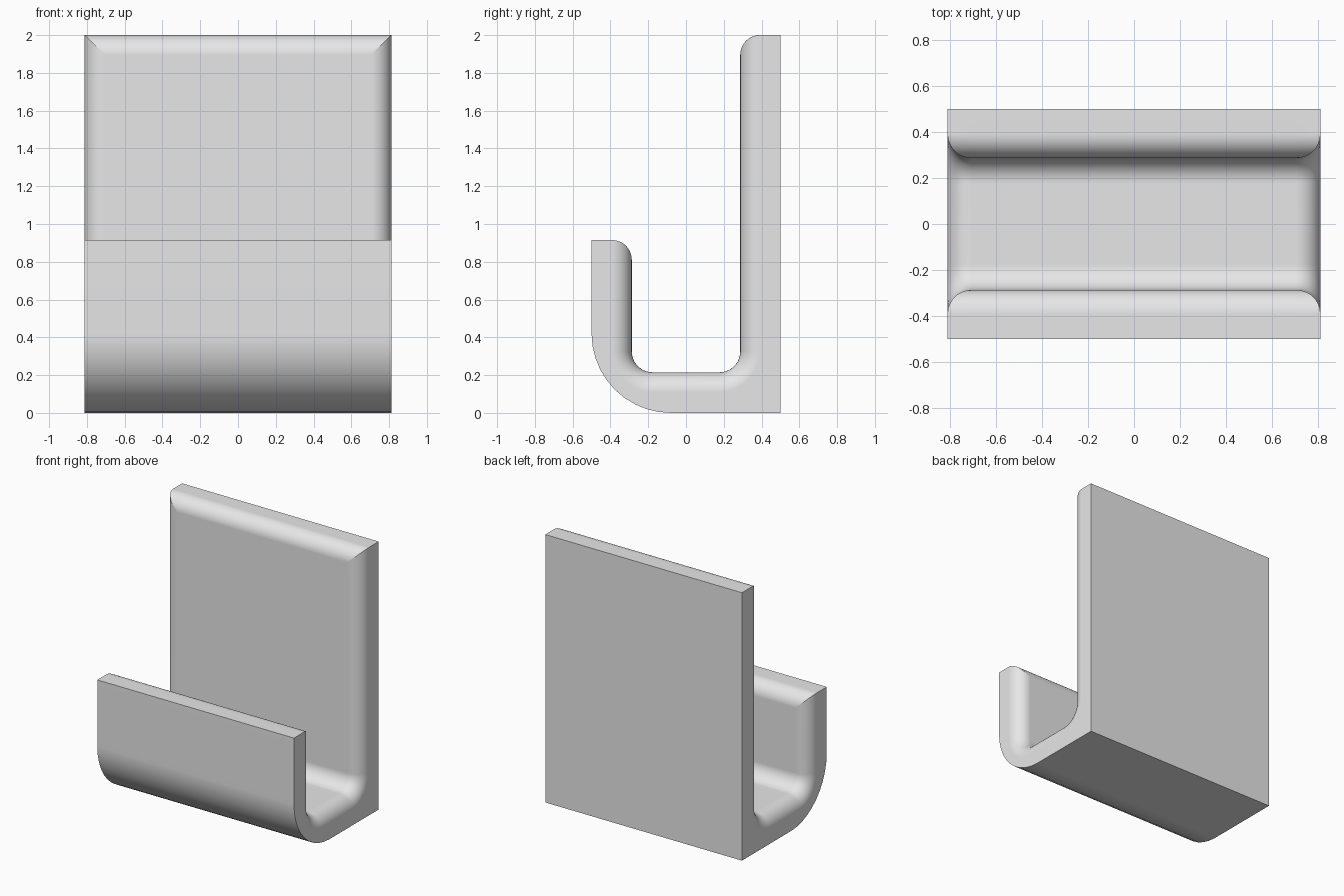
import bpy
import bmesh
from math import sin, cos, pi

if "Cube" in bpy.data.objects:
    bpy.data.objects.remove(bpy.data.objects["Cube"])

W, D, H = 0.812, 0.5, 2.0      # half width, half depth, back plate height
LIP = 0.915                    # front lip height
INNER, FLOOR = 0.287, 0.215    # channel half width, floor height
R = 0.105                      # rounding of the channel rim
FILLET = 0.11                  # fillet in the channel corners
BELLY = 0.42                   # outer curve under the lip
N = 10                         # segments per quarter round


def arc(cy, cz, r, start, end):
    """Points (y, z) on an arc."""
    angles = [start + (end - start) * i / N for i in range(N + 1)]
    return [(cy + r * cos(t), cz + r * sin(t)) for t in angles]


def section(a):
    """J profile whose channel widens with the rim angle a (0 = full thickness)."""
    d = R * (1 - cos(a))
    rim = INNER + R
    r = FILLET + d
    cy, cz = INNER - FILLET, FLOOR + FILLET
    pts = arc(-D + BELLY, BELLY, BELLY, 1.5 * pi, pi)        # belly
    pts += [(-D, LIP)]                                       # lip front
    pts += arc(-rim, LIP - R, R, pi / 2, a)                  # lip rim
    pts += arc(-cy, cz, r, pi, 1.5 * pi)                     # front channel corner
    pts += arc(cy, cz, r, 1.5 * pi, 2 * pi)                  # back channel corner
    pts += arc(rim, H - R, R, pi - a, pi / 2)                # back plate rim
    pts += [(D, H), (D, 0)]                                  # back
    return pts


# Loft the sections across the width, rounding both side rims
quarter = [pi / 2 * i / N for i in range(N + 1)]
stations = [(-(W - R + R * sin(a)), a) for a in reversed(quarter)]
stations += [(W - R + R * sin(a), a) for a in quarter]

bm = bmesh.new()
rings = [[bm.verts.new((x, y, z)) for y, z in section(a)] for x, a in stations]
count = len(rings[0])
for ring, after in zip(rings, rings[1:]):
    for i in range(count):
        j = (i + 1) % count
        bm.faces.new((ring[i], ring[j], after[j], after[i]))
bm.faces.new(rings[0])
bm.faces.new(rings[-1])
bmesh.ops.remove_doubles(bm, verts=bm.verts, dist=1e-5)
bmesh.ops.recalc_face_normals(bm, faces=bm.faces)

mesh = bpy.data.meshes.new("wall_hook")
bm.to_mesh(mesh)
bm.free()
hook = bpy.data.objects.new("wall_hook", mesh)
bpy.context.collection.objects.link(hook)

# Plain light grey
grey = bpy.data.materials.new("light_grey")
grey.use_nodes = True
color = (0.8, 0.8, 0.8, 1.0)
grey.diffuse_color = color
grey.node_tree.nodes["Principled BSDF"].inputs["Base Color"].default_value = color
mesh.materials.append(grey)

# Smooth rounds, crisp outer edges
bpy.ops.object.select_all(action="DESELECT")
hook.select_set(True)
bpy.context.view_layer.objects.active = hook
bpy.ops.object.shade_smooth_by_angle(angle=pi / 6)
normals = hook.modifiers.new("weighted_normals", "WEIGHTED_NORMAL")
normals.keep_sharp = True
